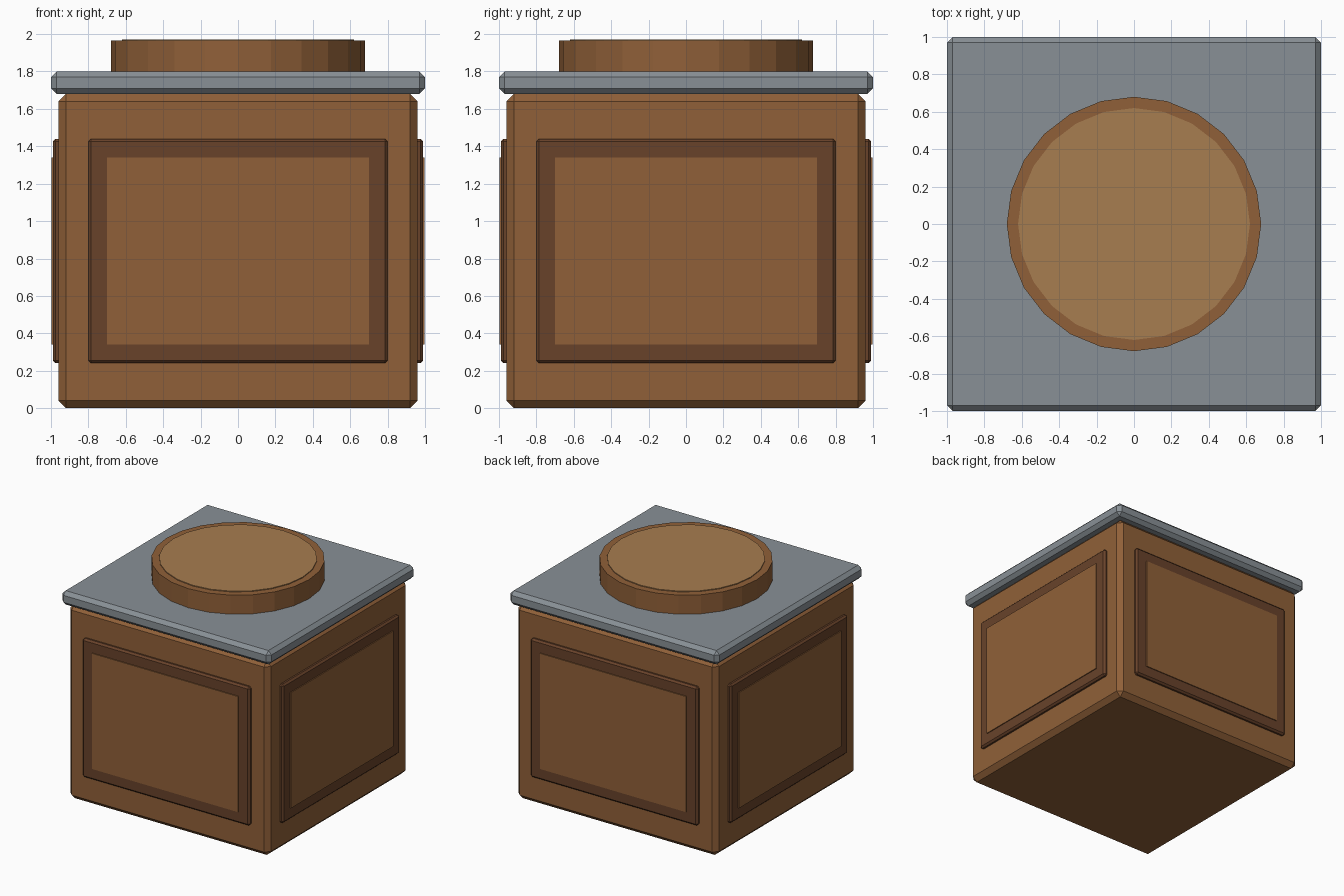
import bpy
from math import pi
from mathutils import Matrix, Vector

if "Cube" in bpy.data.objects:
    bpy.data.objects.remove(bpy.data.objects["Cube"])


def material(name, rgb):
    m = bpy.data.materials.new(name)
    m.diffuse_color = (*rgb, 1)
    m.use_nodes = True
    m.node_tree.nodes["Principled BSDF"].inputs["Base Color"].default_value = m.diffuse_color
    return m


WOOD = material("wood", (0.28, 0.118, 0.04))
DARK = material("dark_wood", (0.14, 0.055, 0.023))
LIGHT = material("light_wood", (0.39, 0.205, 0.08))
STONE = material("grey_stone", (0.25, 0.28, 0.305))


def box(name, lo, hi, mat, bevel=0.0, turn=0.0):
    """Box between two corners, optionally chamfered and turned about z."""
    lo, hi = Vector(lo), Vector(hi)
    bpy.ops.mesh.primitive_cube_add(size=1)
    ob = bpy.context.object
    ob.name = name
    ob.data.transform(Matrix.Rotation(turn, 4, 'Z')
                      @ Matrix.Translation((lo + hi) / 2)
                      @ Matrix.Diagonal((*(hi - lo), 1)))
    ob.data.materials.append(mat)
    if bevel:
        mod = ob.modifiers.new("chamfer", 'BEVEL')
        mod.width = bevel
        mod.segments = 1
    return ob


def disc(name, radius, z0, z1, mat):
    bpy.ops.mesh.primitive_cylinder_add(vertices=24, radius=radius, depth=z1 - z0,
                                        location=(0, 0, (z0 + z1) / 2))
    ob = bpy.context.object
    ob.name = name
    ob.data.materials.append(mat)
    return ob


# Body and overhanging slab
box("body", (-0.96, -0.96, 0), (0.96, 0.96, 1.68), WOOD, 0.04)
box("top_slab", (-1, -1, 1.68), (1, 1, 1.80), STONE, 0.03)

# Round lid with a thin raised inlay
disc("round_lid", 0.68, 1.80, 1.965, WOOD)
disc("lid_inlay", 0.62, 1.95, 1.972, LIGHT)

# Dark moulding and raised panel on each of the four sides
for i, side in enumerate(("front", "right", "back", "left")):
    turn = i * pi / 2
    box(side + "_moulding", (-0.80, -0.99, 0.24), (0.80, -0.93, 1.44), DARK, 0.015, turn)
    box(side + "_panel", (-0.70, -0.998, 0.34), (0.70, -0.95, 1.34), WOOD, 0, turn)
